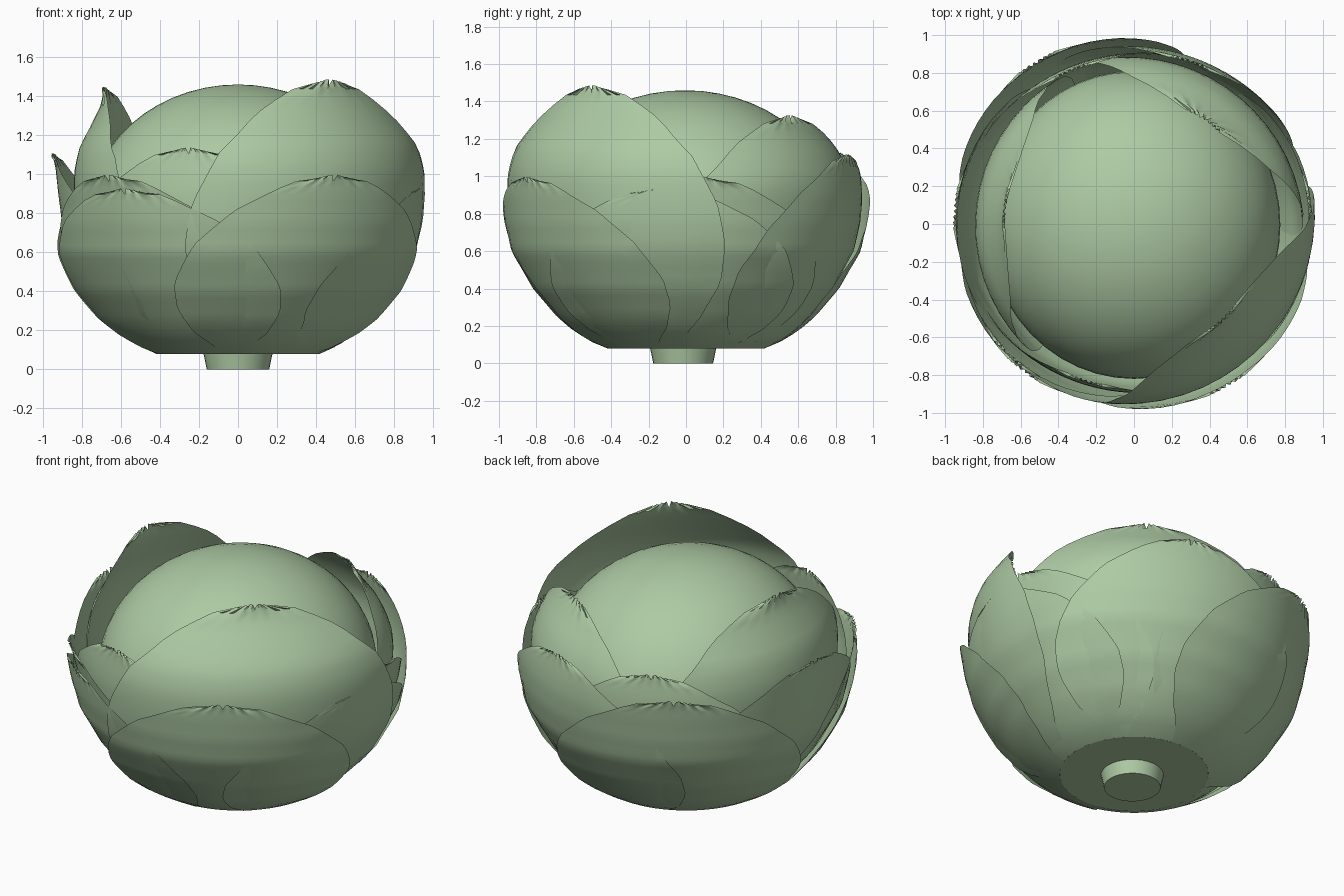
import bpy, bmesh, math

cube = bpy.data.objects.get("Cube")
if cube:
    bpy.data.objects.remove(cube, do_unlink=True)

green = bpy.data.materials.new("pale_green")
COLOUR = (0.42, 0.59, 0.37, 1.0)
green.diffuse_color = COLOUR
green.use_nodes = True
bsdf = next(n for n in green.node_tree.nodes if n.type == 'BSDF_PRINCIPLED')
bsdf.inputs["Base Color"].default_value = COLOUR
bsdf.inputs["Roughness"].default_value = 0.8

# leaf bowl radius by height
BOWL = [(.08, .42), (.11, .49), (.17, .58), (.25, .665), (.4, .79), (.6, .90), (.75, .935),
        (.9, .95), (1.0, .95), (1.15, .93), (1.3, .86), (1.4, .78), (1.48, .69)]
# leaf half width in degrees by fraction of leaf height, for short and tall leaves
SHORT = [(0, 40), (.12, 51), (.25, 54), (.4, 52), (.62, 43), (.8, 31), (.92, 18), (1, 7)]
TALL = [(0, 42), (.12, 54), (.25, 60), (.4, 60), (.55, 57), (.73, 49), (.87, 37), (.945, 24), (1, 9)]


def sample(table, x):
    """Linear interpolation in a table of pairs."""
    if x <= table[0][0]:
        return table[0][1]
    for (x0, y0), (x1, y1) in zip(table, table[1:]):
        if x <= x1:
            return y0 + (y1 - y0) * (x - x0) / (x1 - x0)
    return table[-1][1]


def finish(name, bm, angle=40):
    mesh = bpy.data.meshes.new(name)
    bmesh.ops.recalc_face_normals(bm, faces=bm.faces)
    bm.to_mesh(mesh)
    bm.free()
    obj = bpy.data.objects.new(name, mesh)
    bpy.context.collection.objects.link(obj)
    mesh.materials.append(green)
    bpy.ops.object.select_all(action='DESELECT')
    obj.select_set(True)
    bpy.context.view_layer.objects.active = obj
    bpy.ops.object.shade_smooth_by_angle(angle=math.radians(angle))


def leaf(name, azimuth, tip_z, scale, tip_r, width, rows=26, cols=16):
    """Petal-shaped sheet wrapped on the bowl, with a pleated, notched tip."""
    bm = bmesh.new()
    grid = []
    for i in range(rows + 1):
        t = i / rows
        z_row = .08 + (tip_z - .08) * t
        bowl_r = sample(BOWL, z_row) * (1 + (scale - 1) * min(1, t * 8))
        pull = max(0, (t - .65) / .35) ** 2.2
        bowl_r += (tip_r - bowl_r) * pull
        line = []
        for j in range(cols + 1):
            u = 2 * j / cols - 1
            # edges lift away from the neighbouring leaves
            r = bowl_r + .035 * u * u * min(1, t * 5) * min(1, (1 - t) * 2)
            z = z_row
            if t > .93:                       # fine pleats near the tip
                r += .008 * (1 if j % 2 else -1) * (t - .93) / .07
            if i == rows:                     # split in the middle of the tip
                z -= .035 if j == cols // 2 else .025 * abs(u)
            a = math.radians(azimuth + u * sample(width, t))
            line.append(bm.verts.new((r * math.cos(a), r * math.sin(a), z)))
        grid.append(line)
    for lo, hi in zip(grid, grid[1:]):
        for j in range(cols):
            bm.faces.new((lo[j], lo[j + 1], hi[j + 1], hi[j]))
    finish(name, bm, 60)


# round inner head
bm = bmesh.new()
bmesh.ops.create_uvsphere(bm, u_segments=48, v_segments=28, radius=1)
for v in bm.verts:
    v.co = (v.co.x * .775, v.co.y * .815 - .005, .77 + v.co.z * .69)
finish("head", bm)

# flat underside joining the leaves
bm = bmesh.new()
bmesh.ops.create_circle(bm, cap_ends=True, segments=48, radius=.42)
for v in bm.verts:
    v.co.z = .08
finish("leaf_base", bm)

# cut stem
bm = bmesh.new()
bmesh.ops.create_cone(bm, cap_ends=True, segments=32, radius1=.16, radius2=.185, depth=.12)
for v in bm.verts:
    v.co.z += .06
    v.co.y -= .015
finish("stem", bm)

# leaves: position, azimuth, tip height, bowl scale, tip radius, outline
LEAVES = [
    ("outer_leaf_front_left", -60, 1.00, 1.02, .985, SHORT),
    ("outer_leaf_front_right", -127, .93, 1.005, .97, SHORT),
    ("outer_leaf_left", -8, .94, .99, .94, SHORT),
    ("outer_leaf_back_left", 71, 1.12, .99, .91, SHORT),
    ("outer_leaf_back", 121, 1.03, 1.02, 1.0, SHORT),
    ("outer_leaf_right", 175, 1.11, .965, .95, SHORT),
    ("middle_leaf_front", -107, 1.14, .94, .87, SHORT),
    ("middle_leaf_left", 5, 1.00, .96, .935, SHORT),
    ("middle_leaf_front_right", -134, 1.00, .965, .96, SHORT),
    ("middle_leaf_back", 112, 1.13, .95, .88, SHORT),
    ("inner_leaf_front_left", -47, 1.49, .985, .69, TALL),
    ("inner_leaf_right", 173, 1.45, .885, .69, TALL),
    ("inner_leaf_back_left", 56, 1.33, .92, .67, TALL),
]
for part in LEAVES:
    leaf(*part)
